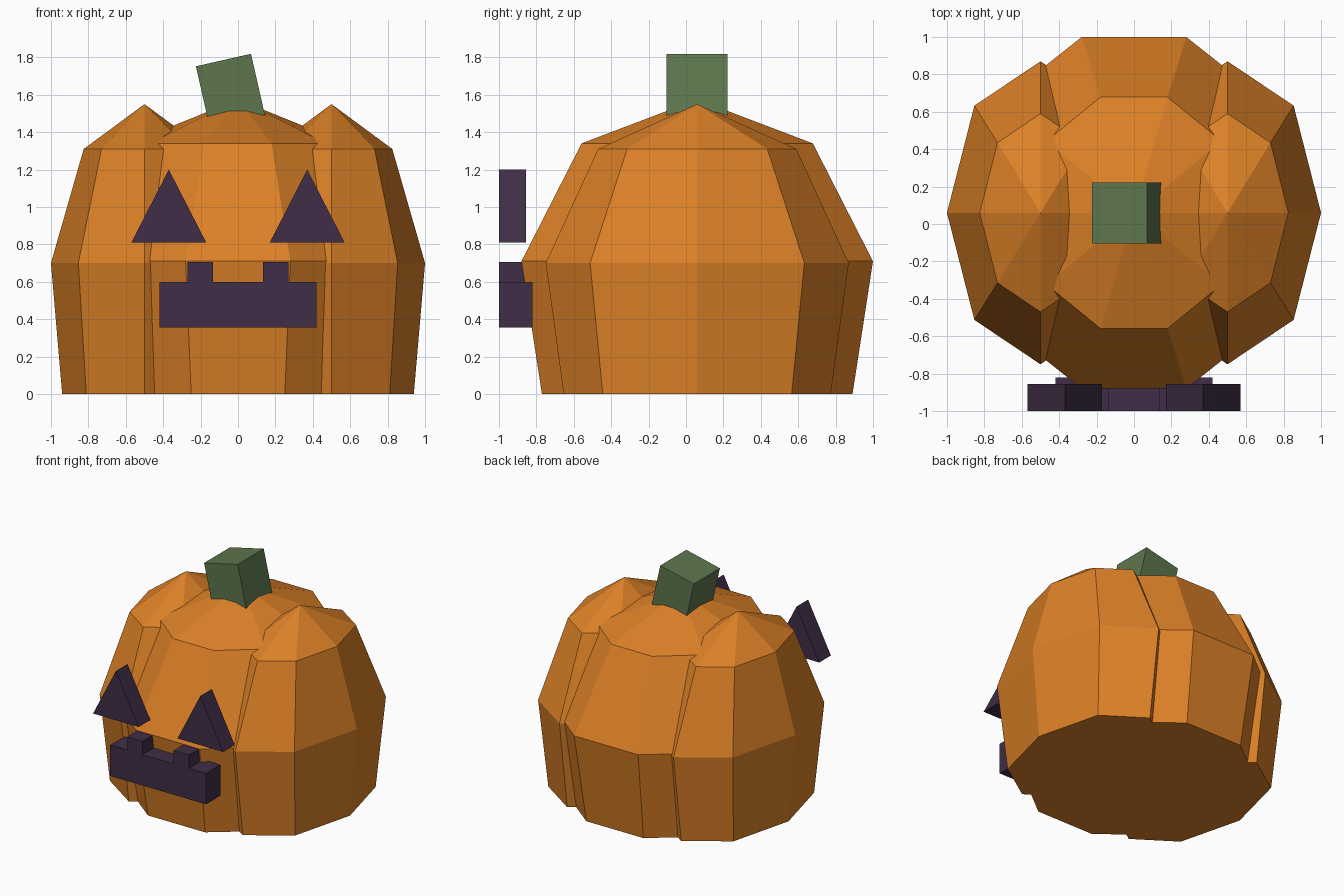
import bpy
import math
from mathutils import Matrix

cube = bpy.data.objects.get("Cube")
if cube:
    bpy.data.objects.remove(cube, do_unlink=True)


def material(name, rgb):
    m = bpy.data.materials.new(name)
    m.use_nodes = True
    color = (*rgb, 1)
    m.diffuse_color = color
    m.node_tree.nodes["Principled BSDF"].inputs["Base Color"].default_value = color
    return m


orange = material("pumpkin orange", (0.72, 0.22, 0.02))
green = material("stem green", (0.11, 0.18, 0.075))
purple = material("dark purple", (0.05, 0.027, 0.063))


def add_object(name, verts, faces, mat):
    mesh = bpy.data.meshes.new(name)
    mesh.from_pydata(verts, [], faces)
    mesh.materials.append(mat)
    obj = bpy.data.objects.new(name, mesh)
    bpy.context.collection.objects.link(obj)
    return obj


def lobe(name, cx, cy, sides, phase, rings, top):
    """Flat-bottomed faceted dome; rings are (rx, ry, z) from the ground up."""
    verts = []
    for rx, ry, z in rings:
        for i in range(sides):
            a = phase + 2 * math.pi * i / sides
            verts.append((cx + rx * math.cos(a), cy + ry * math.sin(a), z))
    verts.append((cx, cy, top))
    faces = [tuple(reversed(range(sides)))]
    last = (len(rings) - 1) * sides
    for i in range(sides):
        j = (i + 1) % sides
        for k in range(0, last, sides):
            faces.append((k + i, k + j, k + sides + j, k + sides + i))
        faces.append((last + i, last + j, len(verts) - 1))
    return add_object(name, verts, faces, orange)


def plate(name, profile, front, back, mat):
    """Extrude an x-z outline (counter-clockwise seen from the front) along y."""
    n = len(profile)
    verts = [(x, y, z) for y in (front, back) for x, z in profile]
    faces = [tuple(range(n)), tuple(reversed(range(n, 2 * n)))]
    faces += [(i, i + n, (i + 1) % n + n, (i + 1) % n) for i in range(n)]
    return add_object(name, verts, faces, mat)


# Pumpkin body: one long centre lobe between two side lobes
MID_Y = 0.06
lobe("centre_lobe", 0, MID_Y, 10, 0,
     [(0.81, 0.873, 0), (0.906, 0.988, 0.71), (0.58, 0.65, 1.34)], 1.575)
for side, s in (("left", 1), ("right", -1)):
    lobe(side + "_lobe", 0.5 * s, MID_Y, 8, 0,
         [(0.44, 0.714, 0), (0.5, 0.81, 0.70), (0.325, 0.53, 1.31)], 1.55)
    # Triangular eye
    x = 0.37 * s
    plate(side + "_eye", [(x - 0.2, 0.81), (x + 0.2, 0.81), (x, 1.2)],
          -1, -0.855, purple)

# Mouth bar with two upright teeth
half = [(0.42, 0.355), (0.42, 0.6), (0.27, 0.6), (0.27, 0.705),
        (0.135, 0.705), (0.135, 0.6)]
plate("mouth", half + [(-x, z) for x, z in reversed(half)], -1, -0.82, purple)

# Leaning block stem
w, h = 0.151, 0.18
stem = plate("stem", [(-w, -h), (w, -h), (w, h), (-w, h)], -0.163, 0.163, green)
stem.data.transform(Matrix.Translation((-0.038, MID_Y, 1.61))
                    @ Matrix.Rotation(math.radians(-12.8), 4, "Y"))
